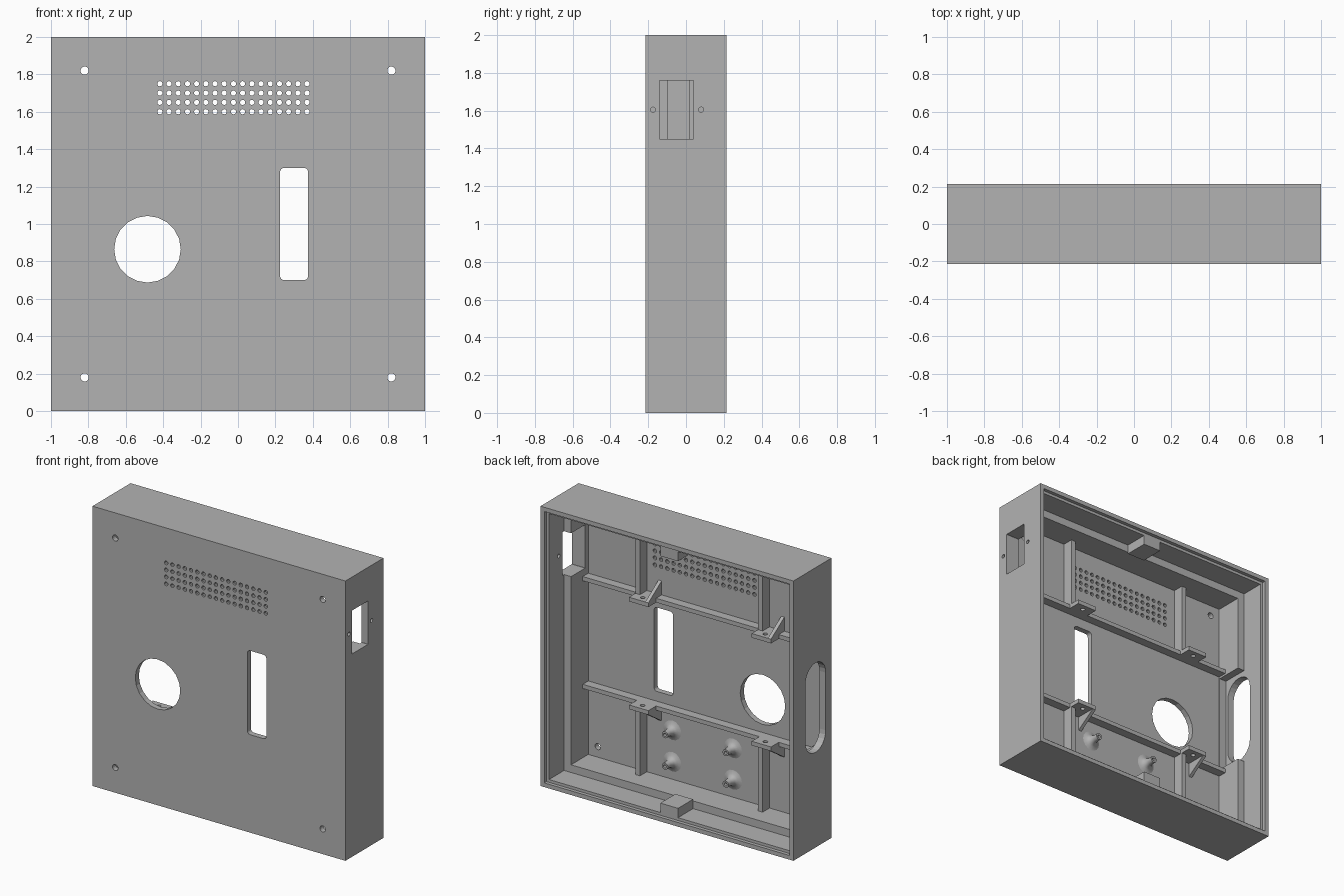
import bpy, bmesh, math
from mathutils import Vector

cube = bpy.data.objects.get("Cube")
if cube:
    bpy.data.objects.remove(cube, do_unlink=True)

grey = bpy.data.materials.new("plain grey")
grey.use_nodes = True
COLOUR = (0.45, 0.45, 0.45, 1)
grey.diffuse_color = COLOUR
grey.node_tree.nodes["Principled BSDF"].inputs["Base Color"].default_value = COLOUR

FRONT, FLOOR, LEDGE, SEAT, BACK = -0.215, -0.175, 0.02, 0.19, 0.215
INNER, WALL, LIP = 0.895, 0.95, 0.97   # half sizes of the cavity steps
RIB_TOP = -0.097
RIB_X = (0.45, -0.52)


def finish(name, bm):
    bmesh.ops.recalc_face_normals(bm, faces=bm.faces)
    mesh = bpy.data.meshes.new(name)
    bm.to_mesh(mesh)
    bm.free()
    mesh.materials.append(grey)
    obj = bpy.data.objects.new(name, mesh)
    bpy.context.collection.objects.link(obj)
    return obj


def prism(bm, points, axis, start, end):
    """Extrude a 2D outline along x (outline in y, z) or y (outline in x, z)."""
    def place(p, t):
        return Vector((t, p[0], p[1])) if axis == "x" else Vector((p[0], t, p[1]))
    low = [bm.verts.new(place(p, start)) for p in points]
    high = [bm.verts.new(place(p, end)) for p in points]
    bm.faces.new(low)
    bm.faces.new(high[::-1])
    for i in range(len(points)):
        j = (i + 1) % len(points)
        bm.faces.new((low[i], low[j], high[j], high[i]))


def box(bm, x, y, z):
    prism(bm, [(x[0], z[0]), (x[1], z[0]), (x[1], z[1]), (x[0], z[1])], "y", *y)


def circle(cx, cz, r, sides):
    return [(cx + r * math.sin(math.tau * i / sides),
             cz + r * math.cos(math.tau * i / sides)) for i in range(sides)]


def rounded(cx, cz, w, h, r, steps=4):
    """Rounded rectangle outline."""
    points = []
    for k, (sx, sz) in enumerate(((1, 1), (-1, 1), (-1, -1), (1, -1))):
        for i in range(steps + 1):
            a = (k + i / steps) * math.pi / 2
            points.append((cx + sx * (w / 2 - r) + r * math.cos(a),
                           cz + sz * (h / 2 - r) + r * math.sin(a)))
    return points


def cut(target, cutter):
    cutter.hide_render = True
    mod = target.modifiers.new("cut", "BOOLEAN")
    mod.operation = "DIFFERENCE"
    mod.solver = "EXACT"
    mod.object = cutter
    bpy.context.view_layer.objects.active = target
    bpy.ops.object.modifier_apply(modifier=mod.name)
    bpy.data.objects.remove(cutter, do_unlink=True)


# Case: square rings from the front face round the rim and down into the cavity
bm = bmesh.new()
rings = []
for half, y in ((1, FRONT), (1, BACK), (LIP, BACK), (LIP, SEAT), (WALL, SEAT),
                (WALL, LEDGE), (INNER, LEDGE), (INNER, FLOOR)):
    rings.append([bm.verts.new((sx * half, y, 1 + sz * half))
                  for sx, sz in ((-1, -1), (1, -1), (1, 1), (-1, 1))])
for a, b in zip(rings, rings[1:]):
    for i in range(4):
        j = (i + 1) % 4
        bm.faces.new((a[i], a[j], b[j], b[i]))
bm.faces.new(rings[0])
bm.faces.new(rings[-1])
case = finish("case", bm)

# Pocket in the inner frame beside the side slot
bm = bmesh.new()
box(bm, (-WALL, -0.85), (-0.17, 0.1), (0.65, 1.355))
cut(case, finish("pocket_cutter", bm))

# Openings in the front panel and side walls
bm = bmesh.new()
through = (FRONT - 0.05, FLOOR + 0.02)
prism(bm, circle(-0.484, 0.865, 0.178, 20), "y", *through)
prism(bm, rounded(0.3, 1.0, 0.15, 0.6, 0.022), "y", *through)
for x in (-0.82, 0.82):
    for z in (0.18, 1.82):
        prism(bm, circle(x, z, 0.022, 16), "y", *through)
for column in range(17):
    for row in range(4):
        prism(bm, circle(-0.418 + column * 0.0492, 1.6 + row * 0.05, 0.014, 10), "y", *through)
prism(bm, rounded(-0.035, 1.0, 0.23, 0.64, 0.114, 6), "x", -1.1, -0.85)
prism(bm, rounded(-0.05, 1.605, 0.18, 0.31, 0.001, 1), "x", 0.85, 1.1)
for y in (-0.175, 0.08):
    prism(bm, circle(y, 1.605, 0.014, 12), "x", 0.92, 1.1)
cut(case, finish("opening_cutter", bm))

# Ribs, screw tabs, gussets and catches, mirrored about mid height
for side, label in ((1, "upper"), (-1, "lower")):
    def span(a, b):
        return tuple(sorted((1 + side * a, 1 + side * b)))

    bm = bmesh.new()
    box(bm, (-INNER, INNER), (FLOOR, RIB_TOP - 0.015), span(0.37, 0.4))
    finish(label + "_cross_rib", bm)

    for x, hand in zip(RIB_X, ("left", "right")):
        bm = bmesh.new()
        box(bm, (x - 0.018, x + 0.018), (FLOOR, RIB_TOP), span(0.4, INNER))
        finish(f"{label}_{hand}_upright_rib", bm)

        bm = bmesh.new()
        box(bm, (x - 0.135, x + 0.018), (RIB_TOP - 0.015, -0.025), span(0.37, 0.4))
        tab = finish(f"{label}_{hand}_screw_tab", bm)
        bm = bmesh.new()
        bmesh.ops.create_cone(bm, cap_ends=True, segments=12, radius1=0.016,
                              radius2=0.016, depth=0.2)
        bmesh.ops.translate(bm, verts=bm.verts, vec=(x - 0.058, -0.07, 1 + side * 0.385))
        cut(tab, finish("tab_cutter", bm))

        bm = bmesh.new()
        prism(bm, [(FLOOR, 1 + side * 0.4), (-0.025, 1 + side * 0.4),
                   (FLOOR, 1 + side * 0.5)], "x", x - 0.135, x - 0.11)
        finish(f"{label}_{hand}_gusset", bm)

    bm = bmesh.new()
    box(bm, (-0.07, 0.07), (LEDGE, SEAT), span(INNER - 0.012, WALL))
    finish(label + "_catch", bm)

# Board standoffs: flared posts turned about y
PROFILE = ((0.07, 0), (0.045, 0.008), (0.03, 0.025), (0.024, 0.05),
           (0.024, 0.085), (0.011, 0.085), (0.011, 0.03))
for x, hand in ((0.23, "left"), (-0.25, "right")):
    for z, label in ((0.455, "top"), (0.23, "bottom")):
        bm = bmesh.new()
        loops = [[bm.verts.new((px, FLOOR + h, pz)) for px, pz in circle(x, z, r, 16)]
                 for r, h in PROFILE]
        for a, b in zip(loops, loops[1:]):
            for i in range(16):
                j = (i + 1) % 16
                bm.faces.new((a[i], a[j], b[j], b[i]))
        bm.faces.new(loops[0])
        bm.faces.new(loops[-1])
        post = finish(f"{label}_{hand}_standoff", bm)
        bpy.ops.object.select_all(action="DESELECT")
        post.select_set(True)
        bpy.context.view_layer.objects.active = post
        bpy.ops.object.shade_smooth_by_angle(angle=math.radians(50))
